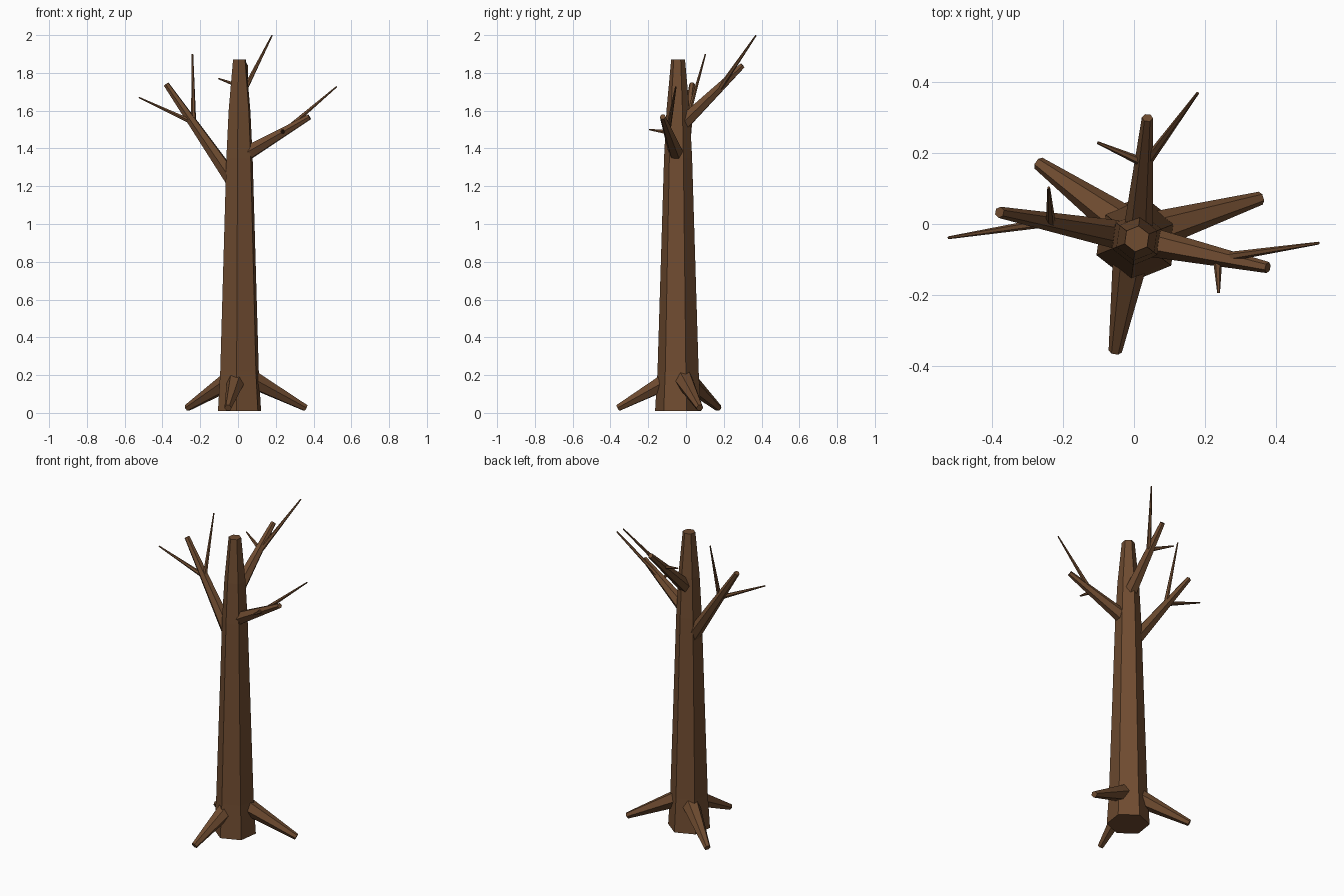
import bpy, bmesh, math
from mathutils import Vector

cube = bpy.data.objects.get("Cube")
if cube:
    bpy.data.objects.remove(cube)

bark = bpy.data.materials.new("brown bark")
bark.use_nodes = True
colour = (0.16, 0.072, 0.030, 1)
bark.diffuse_color = colour
bark.node_tree.nodes["Principled BSDF"].inputs["Base Color"].default_value = colour


def limb(name, rings, sides=6, turn=0.0, flat=False):
    """Tapered closed tube through rings of (centre, radius)."""
    pts = [Vector(p) for p, r in rings]
    axis = (pts[-1] - pts[0]).normalized()
    if flat:
        u, v = Vector((1, 0, 0)), Vector((0, 1, 0))
    else:
        u = axis.cross(Vector((0, 0, 1))).normalized()
        v = u.cross(axis)
    bm = bmesh.new()
    loops = []
    for p, (_, r) in zip(pts, rings):
        angles = [math.radians(turn) + math.tau * i / sides for i in range(sides)]
        loops.append([bm.verts.new(p + r * (u * math.cos(a) + v * math.sin(a)))
                      for a in angles])
    for a, b in zip(loops, loops[1:]):
        for i in range(sides):
            j = (i + 1) % sides
            bm.faces.new((a[i], a[j], b[j], b[i]))
    bm.faces.new(loops[0][::-1])
    bm.faces.new(loops[-1])
    bmesh.ops.recalc_face_normals(bm, faces=bm.faces)
    mesh = bpy.data.meshes.new(name)
    bm.to_mesh(mesh)
    bm.free()
    mesh.materials.append(bark)
    obj = bpy.data.objects.new(name, mesh)
    bpy.context.collection.objects.link(obj)


# Trunk: six-sided, narrowing faster near the top
profile = [(0.01, 0.123), (0.22, 0.110), (1.35, 0.075), (1.6, 0.062), (1.87, 0.037)]
limb("trunk", [((0.008, -0.042, z), r) for z, r in profile], turn=22, flat=True)

# Roots: name, start, tip
roots = [
    ("front_root", (-0.005, -0.07, 0.185), (-0.053, -0.36, 0.026)),
    ("right_root", (-0.03, 0.0, 0.18), (-0.27, 0.172, 0.026)),
    ("left_root", (0.05, -0.02, 0.19), (0.358, 0.073, 0.026)),
]
for name, start, tip in roots:
    limb(name, [(start, 0.054), (tip, 0.019)])

# Branches with their twigs: name, start, tip, twigs (start, tip)
branches = [
    ("right_branch", (-0.03, -0.033, 1.235), (-0.38, 0.033, 1.74),
     [((-0.245, 0.005, 1.54), (-0.525, -0.039, 1.67)),
      ((-0.235, 0.0, 1.53), (-0.241, 0.103, 1.90))]),
    ("left_branch", (0.04, -0.05, 1.37), (0.378, -0.123, 1.567),
     [((0.25, -0.095, 1.495), (0.522, -0.054, 1.727)),
      ((0.236, -0.09, 1.485), (0.239, -0.195, 1.50))]),
    ("back_branch", (0.012, -0.02, 1.53), (0.038, 0.30, 1.84),
     [((0.04, 0.18, 1.72), (0.18, 0.37, 1.998)),
      ((0.035, 0.17, 1.72), (-0.103, 0.23, 1.77))]),
]
for name, start, tip, twigs in branches:
    limb(name, [(start, 0.042), (tip, 0.016)])
    for i, (a, b) in enumerate(twigs, 1):
        limb(f"{name}_twig_{i}", [(a, 0.014), (b, 0.004)])
